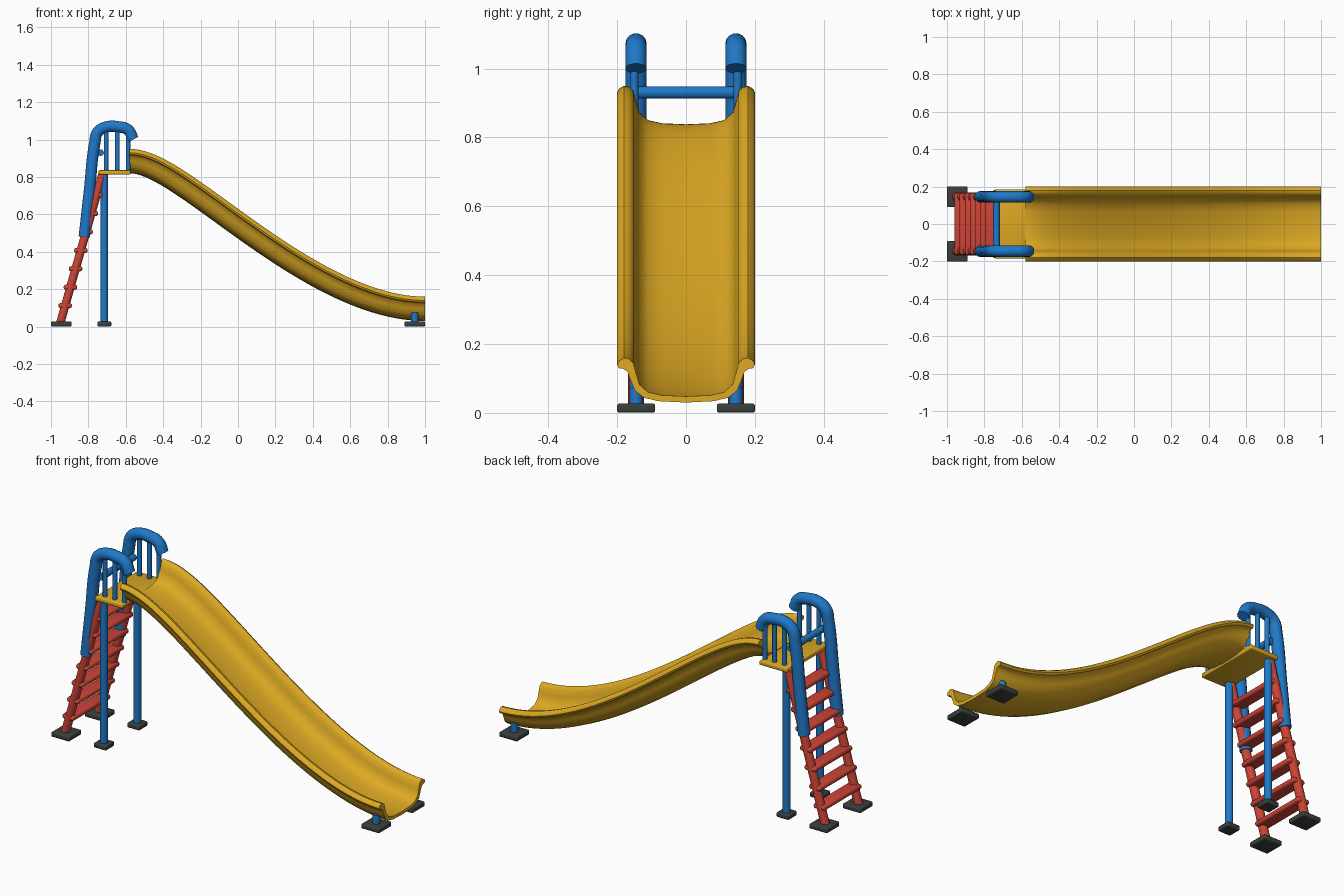
import bpy, bmesh, math
from mathutils import Vector

cube = bpy.data.objects.get("Cube")
if cube:
    bpy.data.objects.remove(cube, do_unlink=True)


def material(name, rgb):
    m = bpy.data.materials.new(name)
    m.use_nodes = True
    m.diffuse_color = (*rgb, 1)
    m.node_tree.nodes["Principled BSDF"].inputs["Base Color"].default_value = (*rgb, 1)
    return m


YELLOW = material("yellow_plastic", (0.73, 0.40, 0.017))
BLUE = material("blue_paint", (0.014, 0.19, 0.58))
RED = material("red_paint", (0.61, 0.058, 0.038))
DARK = material("dark_rubber", (0.042, 0.051, 0.045))


def finish(name, mesh, mat):
    """Link a mesh as a smooth-shaded object with one material."""
    mesh.materials.clear()
    mesh.materials.append(mat)
    ob = bpy.data.objects.new(name, mesh)
    bpy.context.collection.objects.link(ob)
    bpy.ops.object.select_all(action="DESELECT")
    ob.select_set(True)
    bpy.context.view_layer.objects.active = ob
    bpy.ops.object.shade_smooth_by_angle(angle=math.radians(40))
    return ob


def box(name, centre, size, mat, bevel):
    bm = bmesh.new()
    bmesh.ops.create_cube(bm, size=1)
    for v in bm.verts:
        v.co = Vector(c + s * k for c, s, k in zip(centre, size, v.co))
    bmesh.ops.bevel(bm, geom=bm.edges[:], offset=bevel, segments=3,
                    profile=0.5, affect="EDGES")
    mesh = bpy.data.meshes.new(name)
    bm.to_mesh(mesh)
    bm.free()
    return finish(name, mesh, mat)


def tube(name, points, radius, mat):
    """Capped round tube through the points, smoothed if more than two."""
    curve = bpy.data.curves.new(name, "CURVE")
    curve.dimensions = "3D"
    curve.bevel_depth = radius
    curve.bevel_resolution = 5
    curve.use_fill_caps = True
    curve.resolution_u = 8
    smooth = len(points) > 2
    spline = curve.splines.new("BEZIER" if smooth else "POLY")
    if smooth:
        spline.bezier_points.add(len(points) - 1)
        for bp, p in zip(spline.bezier_points, points):
            bp.co = p
            bp.handle_left_type = bp.handle_right_type = "AUTO"
    else:
        spline.points.add(1)
        for sp, p in zip(spline.points, points):
            sp.co = (*p, 1)
    temp = bpy.data.objects.new(name + "_path", curve)
    bpy.context.collection.objects.link(temp)
    bpy.context.view_layer.update()
    graph = bpy.context.evaluated_depsgraph_get()
    mesh = bpy.data.meshes.new_from_object(temp.evaluated_get(graph))
    bpy.data.objects.remove(temp, do_unlink=True)
    return finish(name, mesh, mat)


# Chute: half section (side, height) mirrored and swept along an S-curve
half = [(0, 0), (.08, .004), (.122, .014), (.148, .034), (.161, .065),
        (.17, .09), (.182, .098), (.195, .1), (.2, .11), (.195, .121),
        (.18, .13), (.165, .127), (.153, .115), (.145, .085), (.135, .052),
        (.11, .03), (.07, .021), (0, .018)]
section = half + [(-y, h) for y, h in half[-2:0:-1]]
ctrl = [Vector(p) for p in ((-.58, .82), (-.33, .82), (.36, .03), (1, .03))]
STEPS = 48
bm = bmesh.new()
rings = []
for i in range(STEPS + 1):
    t = i / STEPS
    u = 1 - t
    p = u**3 * ctrl[0] + 3*u*u*t * ctrl[1] + 3*u*t*t * ctrl[2] + t**3 * ctrl[3]
    d = (u*u * (ctrl[1] - ctrl[0]) + 2*u*t * (ctrl[2] - ctrl[1])
         + t*t * (ctrl[3] - ctrl[2])).normalized()
    rings.append([bm.verts.new((p.x - d.y * h, y, p.y + d.x * h)) for y, h in section])
n = len(section)
for a, b in zip(rings, rings[1:]):
    for j in range(n):
        k = (j + 1) % n
        bm.faces.new((a[j], a[k], b[k], b[j]))
bm.faces.new(rings[0])
bm.faces.new(rings[-1])
bmesh.ops.recalc_face_normals(bm, faces=bm.faces[:])
chute_mesh = bpy.data.meshes.new("chute")
bm.to_mesh(chute_mesh)
bm.free()
finish("chute", chute_mesh, YELLOW)

# Platform
box("platform", (-.66, 0, .824), (.17, .37, .024), YELLOW, .006)

# Parts found on both sides
SIDE = .145
for side, s in (("left", 1), ("right", -1)):
    y = s * SIDE
    tube(f"ladder_rail_{side}", [(-.95, y, .02), (-.722, y, .825)], .023, RED)
    tube(f"handrail_{side}",
         [(-.822, y, .48), (-.794, y, .73), (-.766, y, .98), (-.75, y, 1.04),
          (-.70, y, 1.068), (-.64, y, 1.068), (-.588, y, 1.052), (-.56, y, 1.0)],
         .031, BLUE)
    for i, x in enumerate((-.705, -.645, -.587)):
        tube(f"baluster_{side}_{i + 1}",
             [(x, s * .15, .825), (x, s * .15, 1.06)], .012, BLUE)
    tube(f"support_post_{side}", [(-.715, y, .015), (-.715, y, .82)], .02, BLUE)
    tube(f"chute_foot_{side}", [(.945, y, .015), (.945, y, .075)], .02, BLUE)
    box(f"ladder_pad_{side}", (-.945, y, .014), (.11, .11, .026), DARK, .006)
    box(f"post_pad_{side}", (-.715, y, .014), (.075, .075, .026), DARK, .006)
    box(f"chute_pad_{side}", (.945, y, .014), (.11, .11, .026), DARK, .006)

# Ladder rungs
for i in range(7):
    z = .112 + i * .0985
    x = -.95 + (z - .02) * .283
    box(f"rung_{i + 1}", (x, 0, z), (.072, .33, .028), RED, .012)

# Cross bar between the handrails
tube("cross_bar", [(-.735, -SIDE, .93), (-.735, SIDE, .93)], .018, BLUE)
